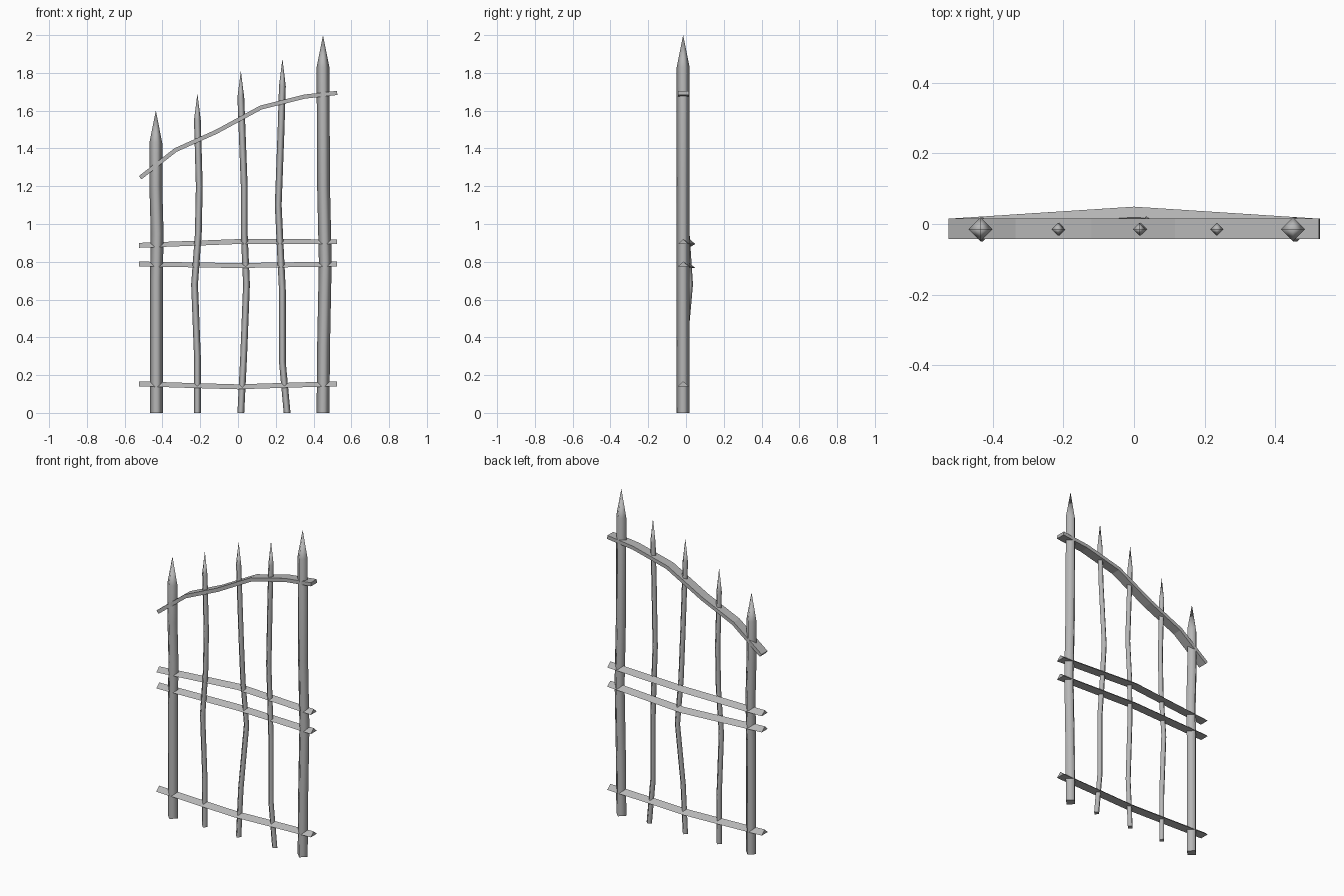
import bpy
import bmesh
from mathutils import Vector

cube = bpy.data.objects.get("Cube")
if cube:
    bpy.data.objects.remove(cube)

grey = bpy.data.materials.new("weathered_grey")
grey.use_nodes = True
grey.diffuse_color = (0.47, 0.47, 0.47, 1)
grey.node_tree.nodes["Principled BSDF"].inputs["Base Color"].default_value = (0.47, 0.47, 0.47, 1)

DEPTH = -0.015  # y of the gate's centre plane


def loft(name, rings, tip=None, smooth=True):
    """Skin a list of vertex rings, ending in a flat cap or a point."""
    bm = bmesh.new()
    loops = [[bm.verts.new(p) for p in ring] for ring in rings]
    n = len(loops[0])
    for a, b in zip(loops, loops[1:]):
        for i in range(n):
            j = (i + 1) % n
            bm.faces.new((a[i], a[j], b[j], b[i]))
    bm.faces.new(loops[0][::-1])
    if tip:
        point = bm.verts.new(tip)
        for i in range(n):
            bm.faces.new((loops[-1][i], loops[-1][(i + 1) % n], point))
    else:
        bm.faces.new(loops[-1])
    bmesh.ops.recalc_face_normals(bm, faces=bm.faces)
    for f in bm.faces:
        f.smooth = smooth and len(f.verts) == 4 and abs(f.normal.z) < 0.9
        f.smooth = f.smooth or (smooth and len(f.verts) == 3)
    mesh = bpy.data.meshes.new(name)
    bm.to_mesh(mesh)
    bm.free()
    mesh.materials.append(grey)
    obj = bpy.data.objects.new(name, mesh)
    bpy.context.collection.objects.link(obj)
    return obj


def stake(name, radius, path, tip_z):
    """Four-sided bent stake; path holds (x, z, backward bow)."""
    corners = [(radius, 0), (0, radius), (-radius, 0), (0, -radius)]
    rings = [[(x + cx, DEPTH + bow + cy, z) for cx, cy in corners]
             for x, z, bow in path]
    x, _, bow = path[-1]
    loft(name, rings, (x, DEPTH + bow, tip_z))


def rail(name, section, path):
    """Bent rail; path holds (x, z, backward bow), section holds (y, height)."""
    pts = [Vector((x, DEPTH + bow, z)) for x, z, bow in path]
    rings = []
    for i, p in enumerate(pts):
        t = pts[min(i + 1, len(pts) - 1)] - pts[max(i - 1, 0)]
        up = Vector((-t.z, 0, t.x)).normalized()
        rings.append([p + Vector((0, sy, 0)) + up * sz for sy, sz in section])
    loft(name, rings, smooth=False)


# Thick end posts
stake("right_post", 0.034, [(-0.432, 0, 0), (-0.432, 0.7, 0), (-0.428, 0.95, 0),
                            (-0.435, 1.2, 0), (-0.435, 1.43, 0)], 1.6)
stake("left_post", 0.034, [(0.45, 0, 0), (0.453, 0.35, 0), (0.462, 0.8, 0),
                           (0.453, 1.2, 0), (0.45, 1.83, 0)], 2.0)

# Thin crooked pickets
stake("right_picket", 0.018, [(-0.215, 0, 0), (-0.215, 0.3, 0), (-0.23, 0.68, 0),
                              (-0.21, 0.95, 0), (-0.205, 1.2, 0),
                              (-0.215, 1.55, 0)], 1.69)
stake("middle_picket", 0.018, [(0.015, 0, 0), (0.03, 0.3, 0), (0.045, 0.68, 0.034),
                               (0.033, 0.95, 0.016), (0.033, 1.2, 0),
                               (0.015, 1.67, 0)], 1.81)
stake("left_picket", 0.018, [(0.26, 0, 0), (0.235, 0.27, 0), (0.235, 0.65, 0),
                             (0.225, 0.85, 0.006), (0.213, 1.1, 0.01),
                             (0.228, 1.5, 0), (0.235, 1.73, 0)], 1.875)

# Ridged cross rails
ridge = [(-0.028, -0.013), (0.03, -0.013), (0, 0.013)]
rail("bottom_rail", ridge, [(-0.525, 0.154, 0), (-0.28, 0.146, 0), (0, 0.138, 0),
                            (0.28, 0.147, 0), (0.525, 0.154, 0)])
rail("lower_middle_rail", ridge, [(-0.525, 0.788, 0), (0, 0.78, 0.034),
                                  (0.525, 0.788, 0)])
rail("upper_middle_rail", ridge, [(-0.525, 0.887, 0), (0, 0.907, 0.034),
                                  (0.525, 0.906, 0)])

# Flat, climbing top rail
slat = [(-0.027, -0.011), (0.03, -0.011), (0.03, 0.011), (-0.027, 0.011)]
rail("top_rail", slat, [(-0.518, 1.245, 0), (-0.33, 1.392, 0), (-0.115, 1.488, 0),
                        (0.12, 1.616, 0), (0.35, 1.674, 0), (0.525, 1.694, 0)])
